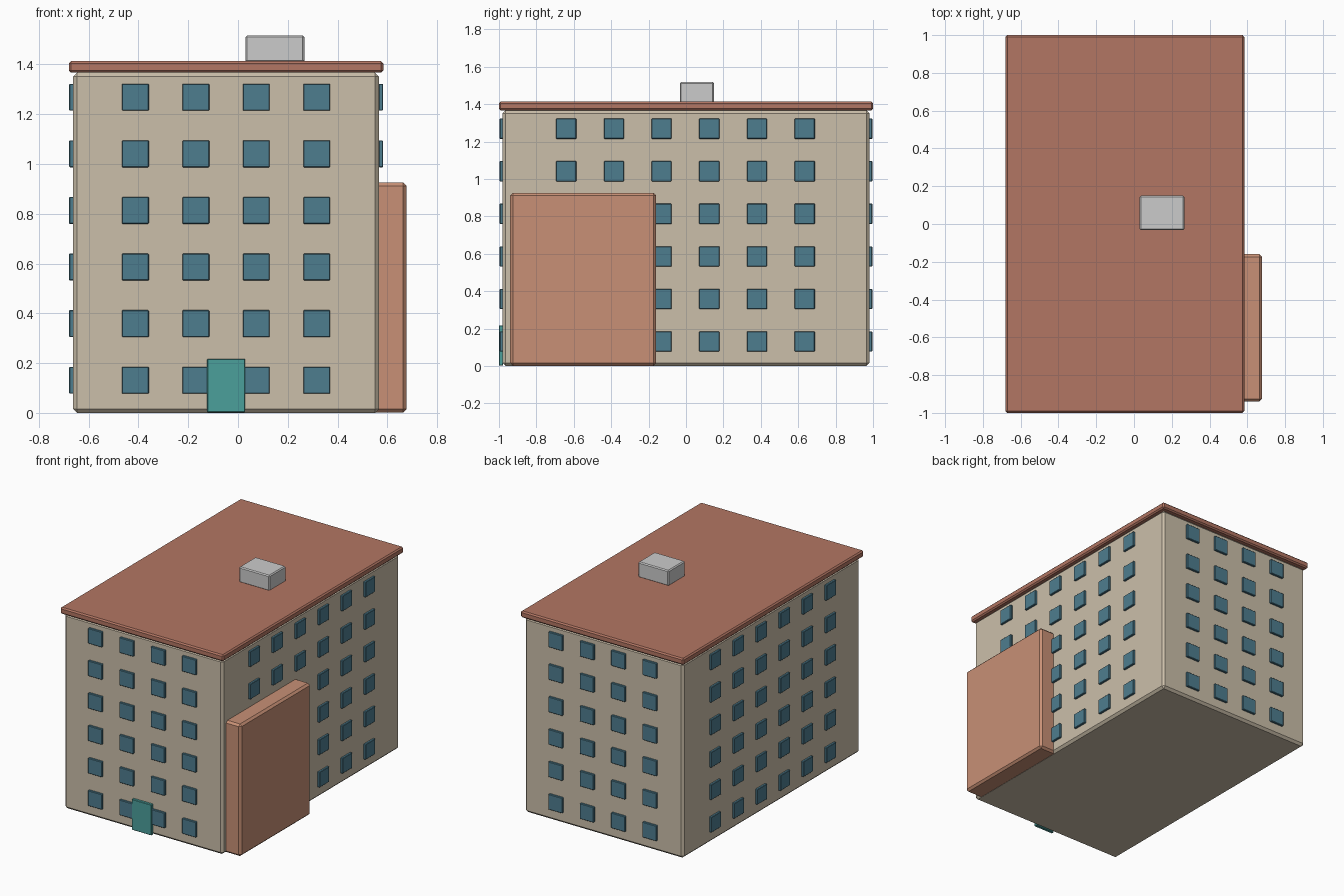
import bpy, bmesh
from mathutils import Vector, Matrix

if "Cube" in bpy.data.objects:
    bpy.data.objects.remove(bpy.data.objects["Cube"])


def material(name, rgb):
    m = bpy.data.materials.new(name)
    m.diffuse_color = (*rgb, 1.0)
    m.use_nodes = True
    m.node_tree.nodes["Principled BSDF"].inputs["Base Color"].default_value = m.diffuse_color
    return m


WALL = material("wall_beige", (0.60, 0.52, 0.40))
ROOF = material("roof_red", (0.45, 0.18, 0.125))
BRICK = material("annex_terracotta", (0.58, 0.28, 0.18))
GLASS = material("window_blue", (0.076, 0.205, 0.275))
TEAL = material("door_teal", (0.07, 0.35, 0.33))


def add_box(bm, lo, hi):
    lo, hi = Vector(lo), Vector(hi)
    bmesh.ops.create_cube(bm, size=1, matrix=Matrix.Translation((lo + hi) / 2)
                          @ Matrix.Diagonal((*(hi - lo), 1)))


def boxes(name, items, bevel, mat=None):
    """One object made of chamfered boxes given as (low corner, high corner)."""
    bm = bmesh.new()
    for lo, hi in items:
        add_box(bm, lo, hi)
    mesh = bpy.data.meshes.new(name)
    bm.to_mesh(mesh)
    bm.free()
    ob = bpy.data.objects.new(name, mesh)
    bpy.context.collection.objects.link(ob)
    mod = ob.modifiers.new("chamfer", "BEVEL")
    mod.width, mod.segments = bevel, 1
    if mat:
        mesh.materials.append(mat)
    return ob


# Main masses
X0, X1, Y = -0.663, 0.567, 0.98
CX = (X0 + X1) / 2
boxes("main_block", [((X0, -Y, 0), (X1, Y, 1.367))], 0.016, WALL)
boxes("roof_slab", [((-0.68, -1, 1.367), (0.584, 1, 1.413))], 0.009, ROOF)
boxes("side_annex", [((-0.03, -0.94, 0.001), (0.678, -0.16, 0.926))], 0.014, BRICK)
boxes("rooftop_unit", [((0.03, -0.033, 1.408), (0.267, 0.15, 1.517))], 0.007)

# Window grids: same six floors on every side
H = 0.054            # half window size
OUT, IN = 0.016, 0.002
floors = [0.131 + 0.2275 * i for i in range(6)]
end_cols = [CX + 0.243 * (i - 1.5) for i in range(4)]
side_cols = [-0.003 + 0.255 * (i - 2.5) for i in range(6)]

for name, a, b in (("front_windows", -Y - OUT, -Y + IN), ("back_windows", Y - IN, Y + OUT)):
    boxes(name, [((x - H, a, z - H), (x + H, b, z + H))
                 for x in end_cols for z in floors], 0.003, GLASS)
for name, a, b in (("left_windows", X0 - OUT, X0 + IN), ("right_windows", X1 - IN, X1 + OUT)):
    boxes(name, [((a, y - H, z - H), (b, y + H, z + H))
                 for y in side_cols for z in floors], 0.003, GLASS)

# Entrance door
boxes("front_door", [((-0.124, -1.0, 0.002), (0.029, -Y + IN, 0.217))], 0.003, TEAL)
